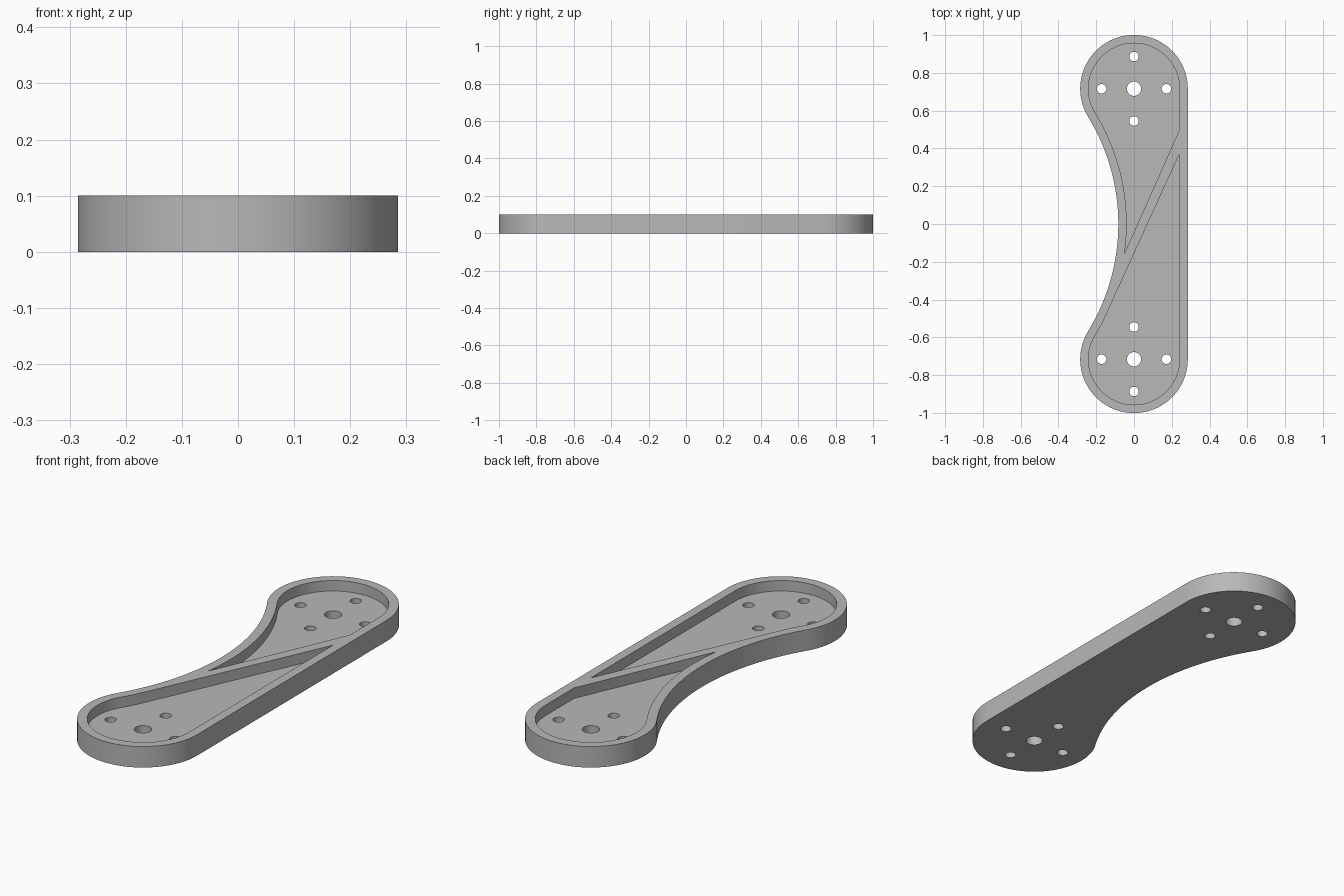
import bpy, bmesh
from math import atan2, cos, sin, pi, sqrt, radians

if "Cube" in bpy.data.objects:
    bpy.data.objects.remove(bpy.data.objects["Cube"])

HEIGHT, FLOOR = 0.10, 0.05
END_Y, END_R, WALL = 0.716, 0.285, 0.044
WAIST_X, WAIST_R = -1.168, 1.085      # centre and radius of the concave side
HOLE_SPACING = 0.171

metal = bpy.data.materials.new("grey metal")
metal.use_nodes = True
grey = (0.48, 0.48, 0.48, 1)
metal.diffuse_color = grey
metal.node_tree.nodes["Principled BSDF"].inputs["Base Color"].default_value = grey


def arc(cx, cy, r, a, b, n):
    return [(cx + r * cos(a + (b - a) * i / n), cy + r * sin(a + (b - a) * i / n))
            for i in range(n + 1)]


def prism(name, points, z0, z1):
    bm = bmesh.new()
    face = bm.faces.new([bm.verts.new((x, y, z0)) for x, y in points])
    top = bmesh.ops.extrude_face_region(bm, geom=[face])["geom"]
    for v in top:
        if isinstance(v, bmesh.types.BMVert):
            v.co.z = z1
    bmesh.ops.recalc_face_normals(bm, faces=bm.faces)
    mesh = bpy.data.meshes.new(name)
    bm.to_mesh(mesh)
    bm.free()
    mesh.materials.append(metal)
    obj = bpy.data.objects.new(name, mesh)
    bpy.context.collection.objects.link(obj)
    return obj


# Tangent angles shared by the end arcs and the waist arc
tilt = atan2(END_Y, -WAIST_X)


def end_arc(r, side):
    # Top end runs from the straight side round to the waist; bottom end is its mirror
    pts = arc(0, END_Y, r, 0, pi + tilt, 40)
    return pts if side > 0 else [(x, -y) for x, y in reversed(pts)]


def waist_arc(r, y_from, y_to, n=32):
    def angle(y):
        return atan2(y, sqrt(r * r - y * y))
    return arc(WAIST_X, 0, r, angle(y_from), angle(y_to), n)


# Arm body
tangent_y = WAIST_R * sin(tilt)
outline = end_arc(END_R, 1) + waist_arc(WAIST_R, tangent_y, -tangent_y)[1:-1] + end_arc(END_R, -1)
arm = prism("bracket_arm", outline, 0, HEIGHT)

# Two pockets, leaving a rim and one diagonal rib
inner_r, inner_waist = END_R - WALL, WAIST_R + WALL
inner_y = inner_waist * sin(tilt)
upper = ([(inner_r, 0.50)] + end_arc(inner_r, 1)
         + waist_arc(inner_waist, inner_y, -0.155)[1:])
lower = ([(inner_r, 0.372)] + waist_arc(inner_waist, -0.515, -inner_y, 8)[:-1]
         + end_arc(inner_r, -1))
cutters = [prism("upper_pocket_cutter", upper, FLOOR, HEIGHT + 0.1),
           prism("lower_pocket_cutter", lower, FLOOR, HEIGHT + 0.1)]

# Centre hole and four bolt holes in each end
s = HOLE_SPACING
for y in (END_Y, -END_Y):
    for dx, dy, r in ((0, 0, 0.038), (s, 0, 0.025), (-s, 0, 0.025), (0, s, 0.025), (0, -s, 0.025)):
        cutters.append(prism("hole_cutter", arc(dx, y + dy, r, 0, 2 * pi, 32)[:-1], -0.1, HEIGHT + 0.1))

for cutter in cutters:
    cutter.hide_render = True
    cut = arm.modifiers.new(cutter.name, "BOOLEAN")
    cut.operation, cut.solver, cut.object = "DIFFERENCE", "EXACT", cutter

# Bake the cuts and drop the cutters
bpy.context.view_layer.update()
result = bpy.data.meshes.new_from_object(arm.evaluated_get(bpy.context.evaluated_depsgraph_get()))
arm.modifiers.clear()
arm.data = result
arm.data.name = "bracket_arm"
for cutter in cutters:
    bpy.data.objects.remove(cutter)

bpy.ops.object.select_all(action="DESELECT")
arm.select_set(True)
bpy.context.view_layer.objects.active = arm
bpy.ops.object.shade_smooth_by_angle(angle=radians(30))
